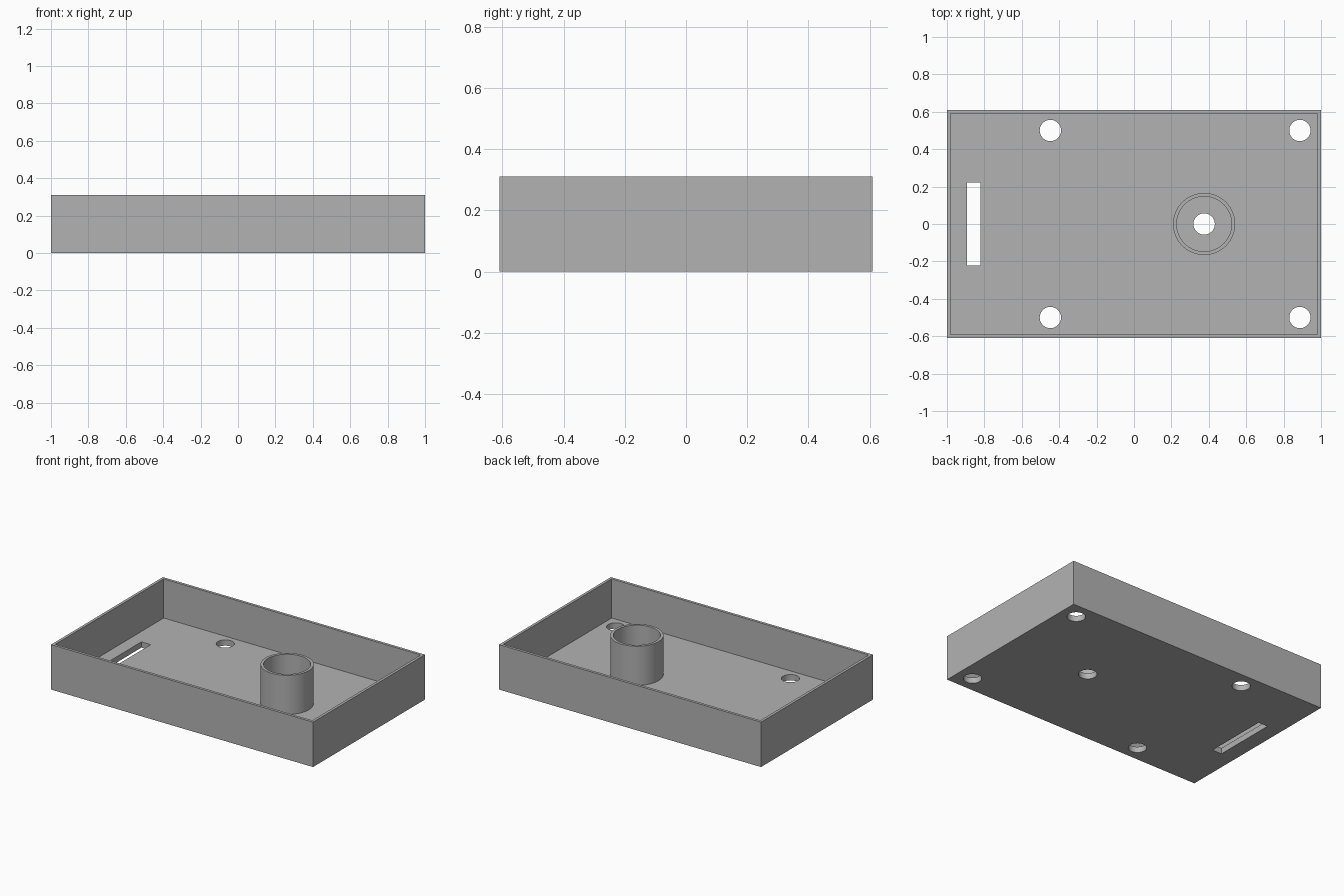
import bpy
import math

cube = bpy.data.objects.get("Cube")
if cube:
    bpy.data.objects.remove(cube, do_unlink=True)

HALF_X, HALF_Y, HEIGHT = 1.0, 0.61, 0.31
WALL, FLOOR = 0.019, 0.04
TUBE_X, TUBE_R, BORE_R = 0.375, 0.166, 0.147
HOLE_R = 0.057

grey = bpy.data.materials.new("plain grey")
grey.use_nodes = True
colour = (0.45, 0.45, 0.45, 1)
grey.diffuse_color = colour
grey.node_tree.nodes["Principled BSDF"].inputs["Base Color"].default_value = colour


def box(name, x0, x1, y0, y1, z0, z1):
    bpy.ops.mesh.primitive_cube_add(size=1, location=((x0 + x1) / 2, (y0 + y1) / 2, (z0 + z1) / 2))
    obj = bpy.context.object
    obj.name = name
    obj.scale = (x1 - x0, y1 - y0, z1 - z0)
    bpy.ops.object.transform_apply(location=True, rotation=False, scale=True)
    obj.data.materials.append(grey)
    return obj


def cylinder(name, x, y, radius, z0, z1):
    bpy.ops.mesh.primitive_cylinder_add(vertices=64, radius=radius, depth=z1 - z0,
                                        location=(x, y, (z0 + z1) / 2))
    obj = bpy.context.object
    obj.name = name
    obj.data.materials.append(grey)
    return obj


def combine(target, other, operation):
    """Apply a boolean to the target and discard the helper."""
    other.hide_render = True
    bpy.context.view_layer.objects.active = target
    mod = target.modifiers.new(other.name, "BOOLEAN")
    mod.operation = operation
    mod.solver = "EXACT"
    mod.object = other
    bpy.ops.object.modifier_apply(modifier=mod.name)
    bpy.data.objects.remove(other, do_unlink=True)


# Open tray: outer block with the cavity removed
tray = box("tray", -HALF_X, HALF_X, -HALF_Y, HALF_Y, 0, HEIGHT)
inner_x, inner_y = HALF_X - WALL, HALF_Y - WALL
combine(tray, box("cavity", -inner_x, inner_x, -inner_y, inner_y, FLOOR, 1), "DIFFERENCE")

# Hollow round post rising from the floor to the rim
combine(tray, cylinder("post", TUBE_X, 0, TUBE_R, FLOOR / 2, HEIGHT), "UNION")
combine(tray, cylinder("post_bore", TUBE_X, 0, BORE_R, FLOOR, 1), "DIFFERENCE")

# Four corner holes, the hole inside the post, and the slot
holes = [(x, y) for x in (-0.447, 0.887) for y in (-0.5, 0.5)] + [(TUBE_X, 0)]
for x, y in holes:
    combine(tray, cylinder("hole", x, y, HOLE_R, -0.1, 0.2), "DIFFERENCE")
combine(tray, box("slot", -0.893, -0.822, -0.222, 0.222, -0.1, 0.2), "DIFFERENCE")

# Smooth the round walls and keep the rims crisp
bpy.ops.object.select_all(action="DESELECT")
tray.select_set(True)
bpy.context.view_layer.objects.active = tray
bpy.ops.object.shade_smooth_by_angle(angle=math.radians(30))
